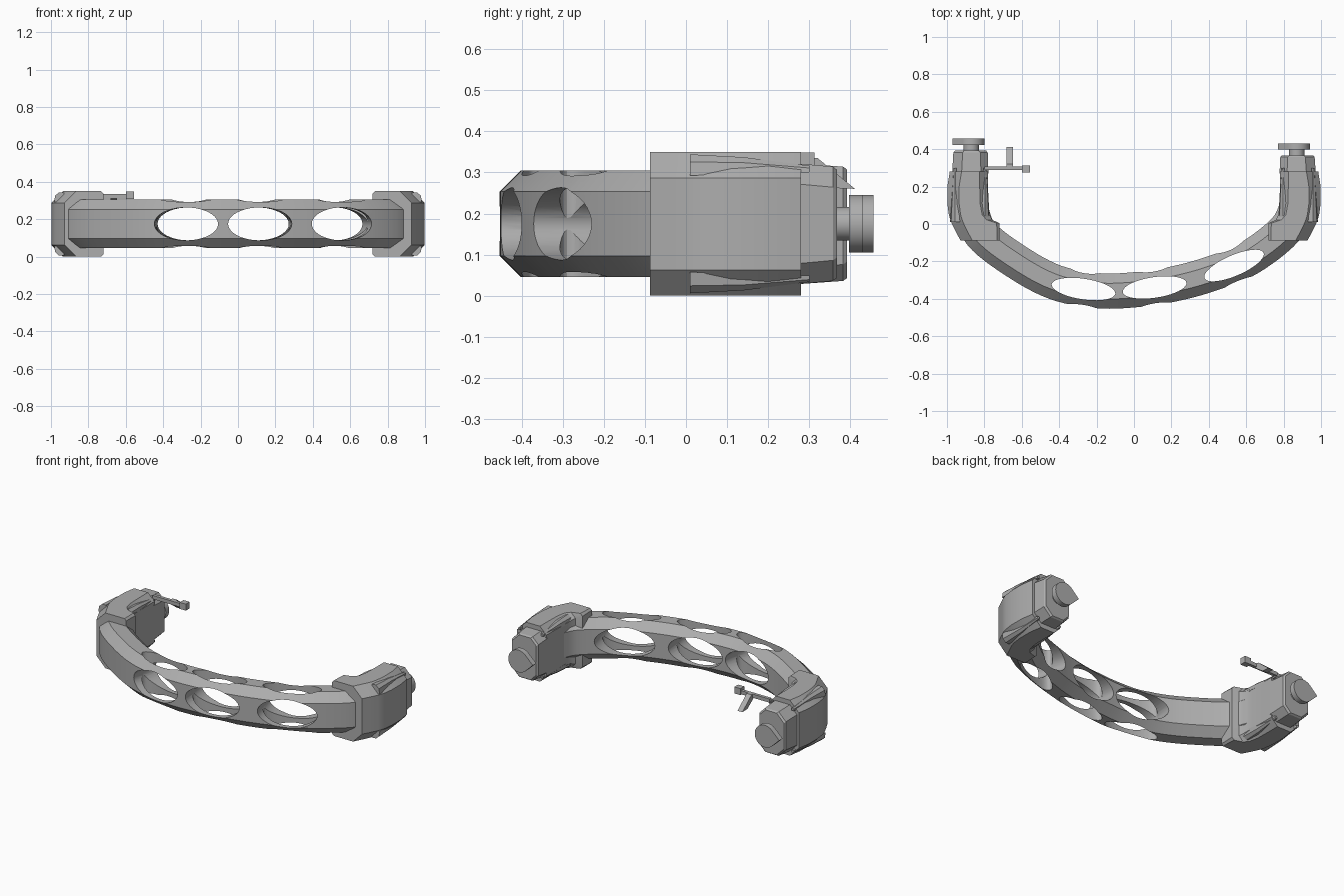
import bpy, bmesh, math
from mathutils import Vector, Matrix

if "Cube" in bpy.data.objects:
    bpy.data.objects.remove(bpy.data.objects["Cube"], do_unlink=True)

GREY = (0.42, 0.42, 0.42, 1)
mat = bpy.data.materials.new("plain grey")
mat.use_nodes = True
mat.diffuse_color = GREY
mat.node_tree.nodes["Principled BSDF"].inputs["Base Color"].default_value = GREY
MID = 0.175  # height of the centre line


def finish(name, bm, smooth=False):
    bmesh.ops.recalc_face_normals(bm, faces=bm.faces)
    mesh = bpy.data.meshes.new(name)
    bm.to_mesh(mesh)
    bm.free()
    ob = bpy.data.objects.new(name, mesh)
    bpy.context.collection.objects.link(ob)
    mesh.materials.append(mat)
    if smooth:
        smooth_by_angle(ob)
    return ob


def smooth_by_angle(ob):
    bpy.ops.object.select_all(action='DESELECT')
    ob.select_set(True)
    bpy.context.view_layer.objects.active = ob
    bpy.ops.object.shade_smooth_by_angle(angle=math.radians(25))


def loft(name, rings, smooth=False):
    bm = bmesh.new()
    loops = [[bm.verts.new(p) for p in ring] for ring in rings]
    n = len(loops[0])
    for a, b in zip(loops, loops[1:]):
        for i in range(n):
            bm.faces.new((a[i], a[(i + 1) % n], b[(i + 1) % n], b[i]))
    bm.faces.new(loops[0])
    bm.faces.new(loops[-1])
    return finish(name, bm, smooth)


def octagon(lo, hi, h, c_lo, c_hi):
    """Chamfered rectangle: across from lo to hi, half height h."""
    return [(lo + c_lo, -h), (hi - c_hi, -h), (hi, c_hi - h), (hi, h - c_hi),
            (hi - c_hi, h), (lo + c_lo, h), (lo, h - c_lo), (lo, c_lo - h)]


def spline(pts, steps):
    """Catmull-Rom curve through the points."""
    p = [Vector(q) for q in pts]
    p = [2 * p[0] - p[1]] + p + [2 * p[-1] - p[-2]]
    out = []
    for a, b, c, d in zip(p, p[1:], p[2:], p[3:]):
        for k in range(steps):
            t = k / steps
            out.append(0.5 * (2 * b + (c - a) * t + (2 * a - 5 * b + 4 * c - d) * t * t
                              + (3 * b - a - 3 * c + d) * t ** 3))
    return out + [p[-2]]


def box(name, lo, hi):
    return loft(name, [[(x, lo[1], lo[2]), (x, hi[1], lo[2]), (x, hi[1], hi[2]), (x, lo[1], hi[2])]
                       for x in (lo[0], hi[0])])


# Curved grip bar with an octagonal section
path = spline([(-0.885, 0.12), (-0.82, -0.05), (-0.63, -0.2), (-0.42, -0.312), (-0.2, -0.356),
               (0, -0.352), (0.2, -0.323), (0.4, -0.27), (0.61, -0.185), (0.81, -0.03), (0.885, 0.12)], 6)
rings, tangents = [], []
for i, p in enumerate(path):
    t = (path[min(i + 1, len(path) - 1)] - path[max(i - 1, 0)]).normalized()
    tangents.append(t)
    rings.append([(p.x - t.y * u, p.y + t.x * u, MID + v)
                  for u, v in octagon(-0.094, 0.094, 0.13, 0.052, 0.052)])
grip = loft("grip_bar", rings)

# Oval windows through the grip, front to back and top to bottom
for n, x in enumerate((-0.27, 0.11, 0.535)):
    i = min(range(len(path)), key=lambda k: abs(path[k].x - x))
    angle = math.atan2(tangents[i].y, tangents[i].x)
    y = path[i].y + (x - path[i].x) * math.tan(angle)
    for kind, half, turn, tilt in (("front", 0.088, angle * 0.6, math.pi / 2), ("top", 0.055, angle, 0)):
        bm = bmesh.new()
        bmesh.ops.create_cone(bm, cap_ends=True, segments=40, radius1=1, radius2=1, depth=0.6)
        bm.transform(Matrix.Translation((x, y, MID)) @ Matrix.Rotation(turn, 4, 'Z')
                     @ Matrix.Rotation(tilt, 4, 'X') @ Matrix.Diagonal((0.172, half, 1, 1)))
        cutter = finish(f"{kind}_window_cutter_{n}", bm)
        cutter.hide_render = True
        cutter.hide_set(True)
        cutter.display_type = 'WIRE'
        mod = grip.modifiers.new("window", 'BOOLEAN')
        mod.object, mod.operation, mod.solver = cutter, 'DIFFERENCE', 'EXACT'

# Apply the windows, then remove the cutters
bpy.context.view_layer.update()
cut_mesh = bpy.data.meshes.new_from_object(grip.evaluated_get(bpy.context.evaluated_depsgraph_get()))
grip.modifiers.clear()
grip.data = cut_mesh
for ob in [o for o in bpy.data.objects if "window_cutter" in o.name]:
    bpy.data.objects.remove(ob, do_unlink=True)
smooth_by_angle(grip)

# End sleeves, caps and knobs; the right end is slightly longer
for side, s, end in (("left", 1, 0.367), ("right", -1, 0.392)):
    def ring(y, lo, hi, h, c_lo, c_hi):
        return [(s * u, y, MID + v) for u, v in octagon(lo, hi, h, c_lo, c_hi)]

    # Sleeve flares inward at its mouth
    mouth = [(-0.088, 0.72, 0.928, 0.012), (-0.04, 0.72, 0.953, 0.012), (0.005, 0.72, 0.975, 0.015),
             (0.022, 0.758, 0.982, 0.03), (0.05, 0.772, 0.99, 0.04), (0.11, 0.778, 0.998, 0.045),
             (0.2, 0.78, 0.998, 0.045), (0.28, 0.78, 0.985, 0.045)]
    loft(side + "_sleeve", [ring(y, lo, hi, 0.175, c, 0.063) for y, lo, hi, c in mouth], True)

    # Tapered end cap
    loft(side + "_end_cap", [ring(0.27, 0.778, 0.972, 0.147, 0.04, 0.05),
                             ring(end - 0.01, 0.782, 0.966, 0.139, 0.04, 0.05),
                             ring(end, 0.79, 0.958, 0.132, 0.04, 0.05)])

    # Tapering ribs on the four sleeve corners
    for level, z in (("upper", 1), ("lower", -1)):
        for where, x, out in (("outer", 0.957, 1), ("inner", 0.797, -1)):
            rib = []
            for y, r in ((0.01, 0.026), (0.14, 0.019), (0.3, 0.008)):
                zc = 0.143 - max(0, y - 0.14) * 0.06
                rib.append([(s * (x + out * a * r), y, MID + z * (zc + b * r))
                            for a, b in ((-1, -1), (1, -1), (0.8, 0.3), (0, 1), (-1, 1))])
            loft(f"{side}_{level}_{where}_rib", rib)

    # Neck and pointed knob
    cx = s * 0.87
    circle = [2 * math.pi * k / 32 for k in range(32)]
    loft(side + "_knob_neck", [[(cx + 0.041 * math.cos(a), y, MID + 0.041 * math.sin(a)) for a in circle]
                               for y in (end - 0.01, end + 0.035)], True)
    arc = [math.radians(-132 + 264 * k / 28) for k in range(29)]
    outline = [(0.07 * math.cos(a), 0.07 * math.sin(a)) for a in arc] + [(-0.101, 0)]
    loft(side + "_knob", [[(cx + u, y, MID + v) for u, v in outline]
                          for y in (end + 0.03, end + 0.064)], True)

# Small side lever on the right sleeve
box("lever_arm", (-0.8, 0.288, 0.312), (-0.59, 0.308, 0.335))
box("lever_tip", (-0.6, 0.275, 0.308), (-0.557, 0.313, 0.349))
loft("lever_fin", [[(x, 0.295, 0.335), (x, 0.32, 0.335), (x, 0.411, 0.26), (x, 0.36, 0.262), (x, 0.295, 0.31)]
                   for x in (-0.682, -0.648)])
